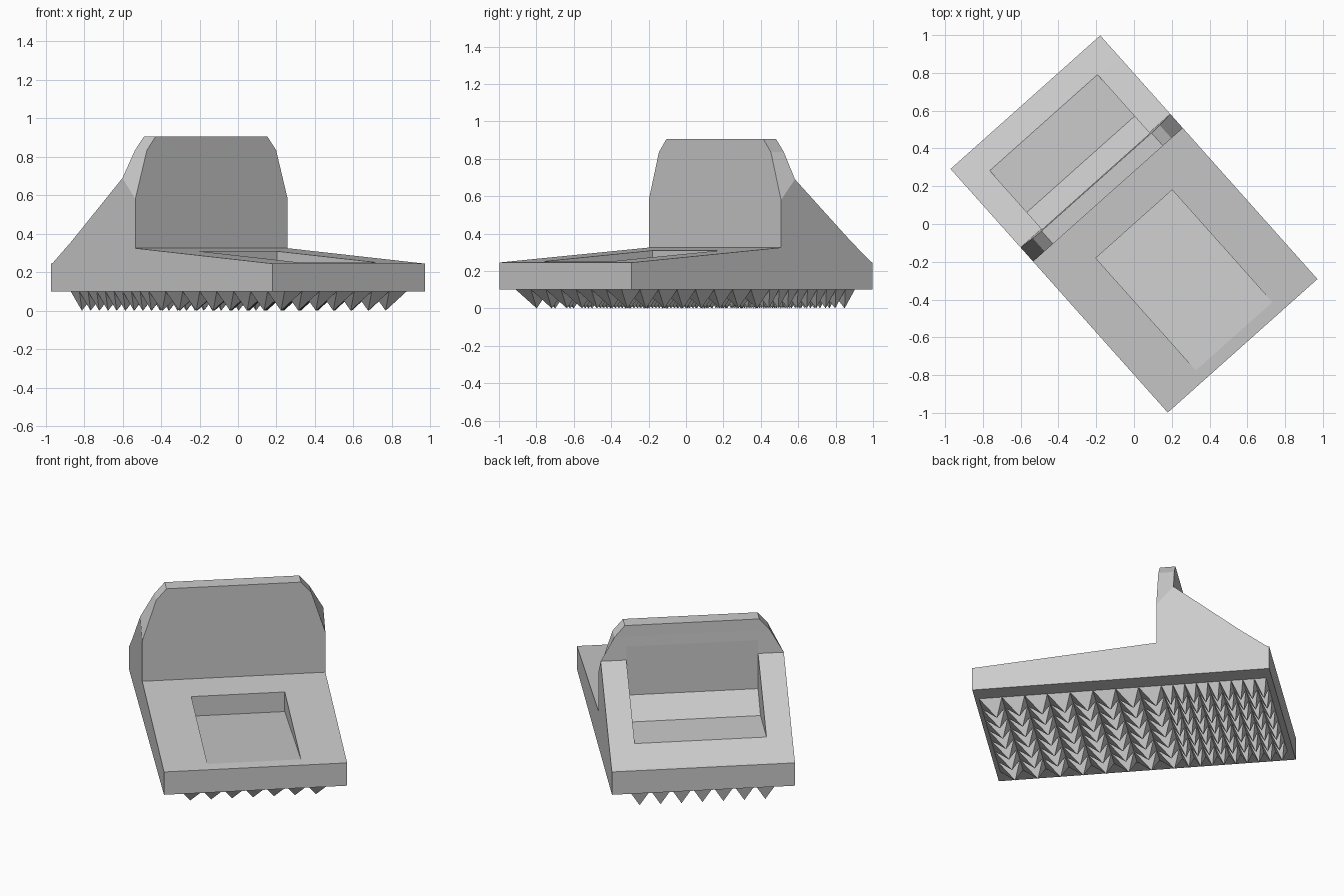
import bpy, bmesh, math

if "Cube" in bpy.data.objects:
    bpy.data.objects.remove(bpy.data.objects["Cube"])

YAW = math.atan2(-0.7465, 0.6655)   # the whole model is turned in plan
HALF_W = 0.531


def make_object(name, bm):
    bmesh.ops.recalc_face_normals(bm, faces=bm.faces)
    mesh = bpy.data.meshes.new(name)
    bm.to_mesh(mesh)
    bm.free()
    obj = bpy.data.objects.new(name, mesh)
    obj.rotation_euler.z = YAW
    bpy.context.collection.objects.link(obj)
    return obj


def prism(name, profile, half, open_edge=None, tiers=()):
    """Extrude a (length, height) profile across the width; tiers stack on open_edge."""
    bm = bmesh.new()
    left = [bm.verts.new((u, -half, z)) for u, z in profile]
    right = [bm.verts.new((u, half, z)) for u, z in profile]
    bm.faces.new(left)
    bm.faces.new(right[::-1])
    n = len(profile)
    for i in range(n):
        if i != open_edge:
            j = (i + 1) % n
            bm.faces.new((left[i], right[i], right[j], left[j]))
    if tiers:
        k = open_edge
        ring = [left[k], right[k], right[k + 1], left[k + 1]]
        for front, back, w, z in tiers:
            new = [bm.verts.new(p) for p in
                   ((front, -w, z), (front, w, z), (back, w, z), (back, -w, z))]
            for i in range(4):
                j = (i + 1) % 4
                bm.faces.new((ring[i], ring[j], new[j], new[i]))
            ring = new
        bm.faces.new(ring)
    return make_object(name, bm)


# Wedge base with side arms and upright plate with clipped corners
body = prism("wedge_body",
             [(-0.864, 0.10), (0.864, 0.10), (0.864, 0.245), (-0.207, 0.325),
              (-0.207, 0.58), (-0.307, 0.69), (-0.706, 0.36), (-0.85, 0.25),
              (-0.864, 0.245)],
             HALF_W, open_edge=4,
             tiers=[(-0.207, -0.300, 0.45, 0.835), (-0.207, -0.298, 0.39, 0.905)])

# Recesses in the front ramp and behind the upright plate
cutters = [
    prism("ramp_recess_cutter",
          [(0.0, 0.185), (0.9, 0.2585), (0.9, 0.5), (0.0, 0.5)], 0.271),
    prism("rear_recess_cutter",
          [(-0.95, 0.35), (-0.424, 0.35), (-0.303, 0.465), (-0.303, 0.95),
           (-0.95, 0.95)], 0.382),
]
bpy.context.view_layer.objects.active = body
for cutter in cutters:
    cutter.hide_render = True
    mod = body.modifiers.new("recess", 'BOOLEAN')
    mod.operation = 'DIFFERENCE'
    mod.solver = 'EXACT'
    mod.object = cutter
    bpy.ops.object.modifier_apply(modifier=mod.name)
for cutter in cutters:
    bpy.data.objects.remove(cutter)


# Gripping teeth: rows of raked pyramids under the base
def teeth(name, start, end, rows, columns=7, half=0.425, top=0.10):
    bm = bmesh.new()
    du, dv = (start - end) / rows, 2 * half / columns
    for r in range(rows):
        for c in range(columns):
            u0, v0 = start - r * du, -half + c * dv
            base = [bm.verts.new(p) for p in
                    ((u0, v0, top), (u0, v0 + dv, top),
                     (u0 - du, v0 + dv, top), (u0 - du, v0, top))]
            tip = bm.verts.new((u0 - 0.72 * du, v0 + dv / 2, 0.0))
            for i in range(4):
                bm.faces.new((base[i], base[(i + 1) % 4], tip))
    return make_object(name, bm)


teeth("front_teeth", 0.84, -0.22, 8)
teeth("rear_teeth", -0.22, -0.83, 9)
